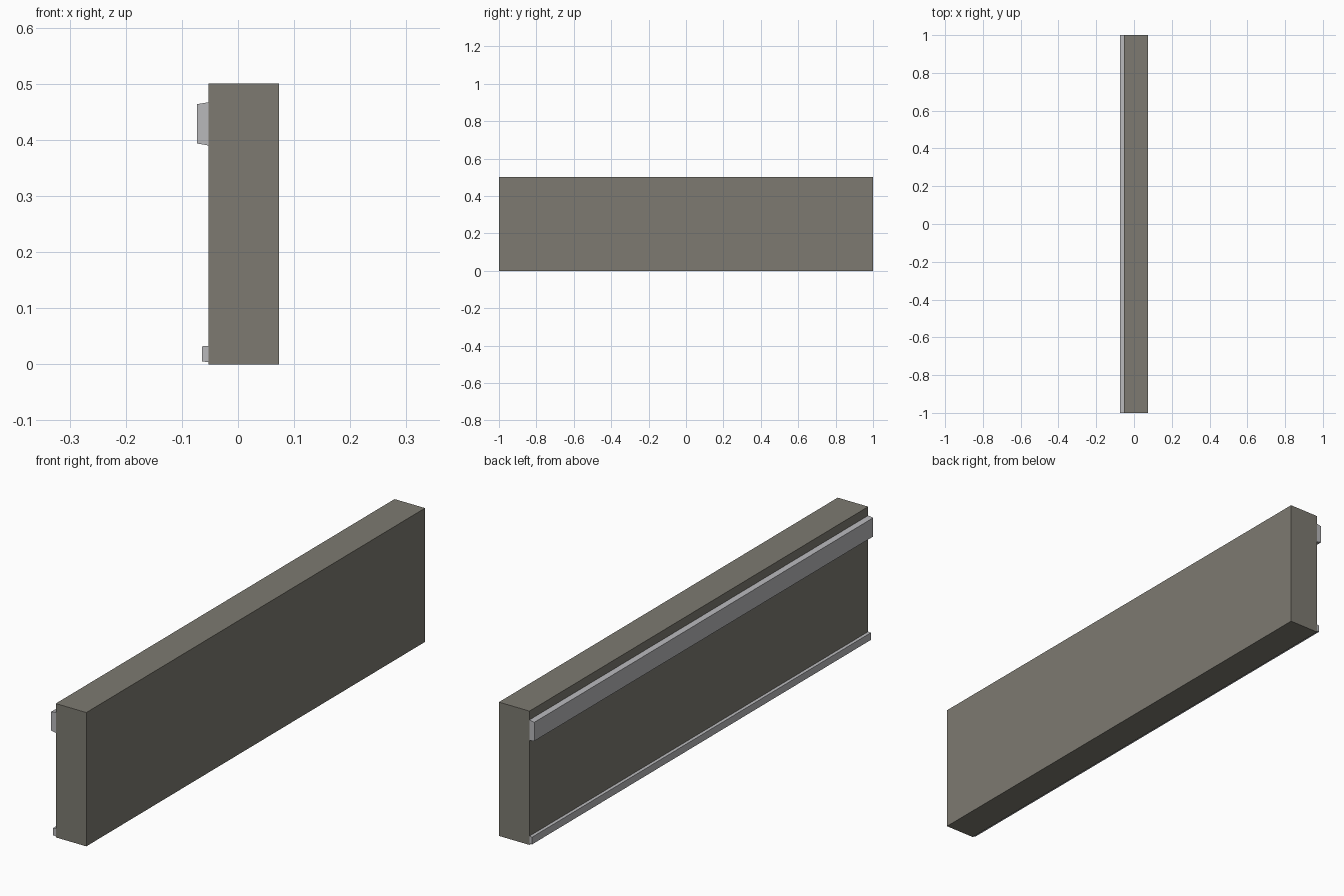
import bpy
import bmesh

if "Cube" in bpy.data.objects:
    bpy.data.objects.remove(bpy.data.objects["Cube"])


def material(name, rgb):
    m = bpy.data.materials.new(name)
    m.diffuse_color = (*rgb, 1.0)
    m.use_nodes = True
    m.node_tree.nodes["Principled BSDF"].inputs["Base Color"].default_value = m.diffuse_color
    return m


def extrude_profile(name, profile, mat, half_length=1.0):
    """Extrude an (x, z) profile along y, centred on y = 0."""
    bm = bmesh.new()
    face = bm.faces.new([bm.verts.new((x, -half_length, z)) for x, z in profile])
    ext = bmesh.ops.extrude_face_region(bm, geom=[face], use_keep_orig=True)
    moved = [g for g in ext["geom"] if isinstance(g, bmesh.types.BMVert)]
    bmesh.ops.translate(bm, verts=moved, vec=(0, 2 * half_length, 0))
    bmesh.ops.recalc_face_normals(bm, faces=bm.faces)
    mesh = bpy.data.meshes.new(name)
    bm.to_mesh(mesh)
    bm.free()
    mesh.materials.append(mat)
    obj = bpy.data.objects.new(name, mesh)
    bpy.context.collection.objects.link(obj)
    return obj


def trim_profile(outer_x, low, high, taper):
    """Strip profile that narrows slightly away from the wall."""
    return [(WALL_LEFT, low), (outer_x, low + taper),
            (outer_x, high - taper), (WALL_LEFT, high)]


WALL_LEFT, WALL_RIGHT = -0.053, 0.073
stone = material("warm grey stone", (0.205, 0.195, 0.165))
trim = material("light grey trim", (0.479, 0.479, 0.497))

# Main wall slab
extrude_profile("wall_slab", [(WALL_LEFT, 0), (WALL_RIGHT, 0),
                              (WALL_RIGHT, 0.5), (WALL_LEFT, 0.5)], stone)

# Trim strips on the left face
extrude_profile("upper_rail", trim_profile(-0.073, 0.390, 0.467, 0.0035), trim)
extrude_profile("lower_rail", trim_profile(-0.064, 0.004, 0.033, 0.001), trim)
